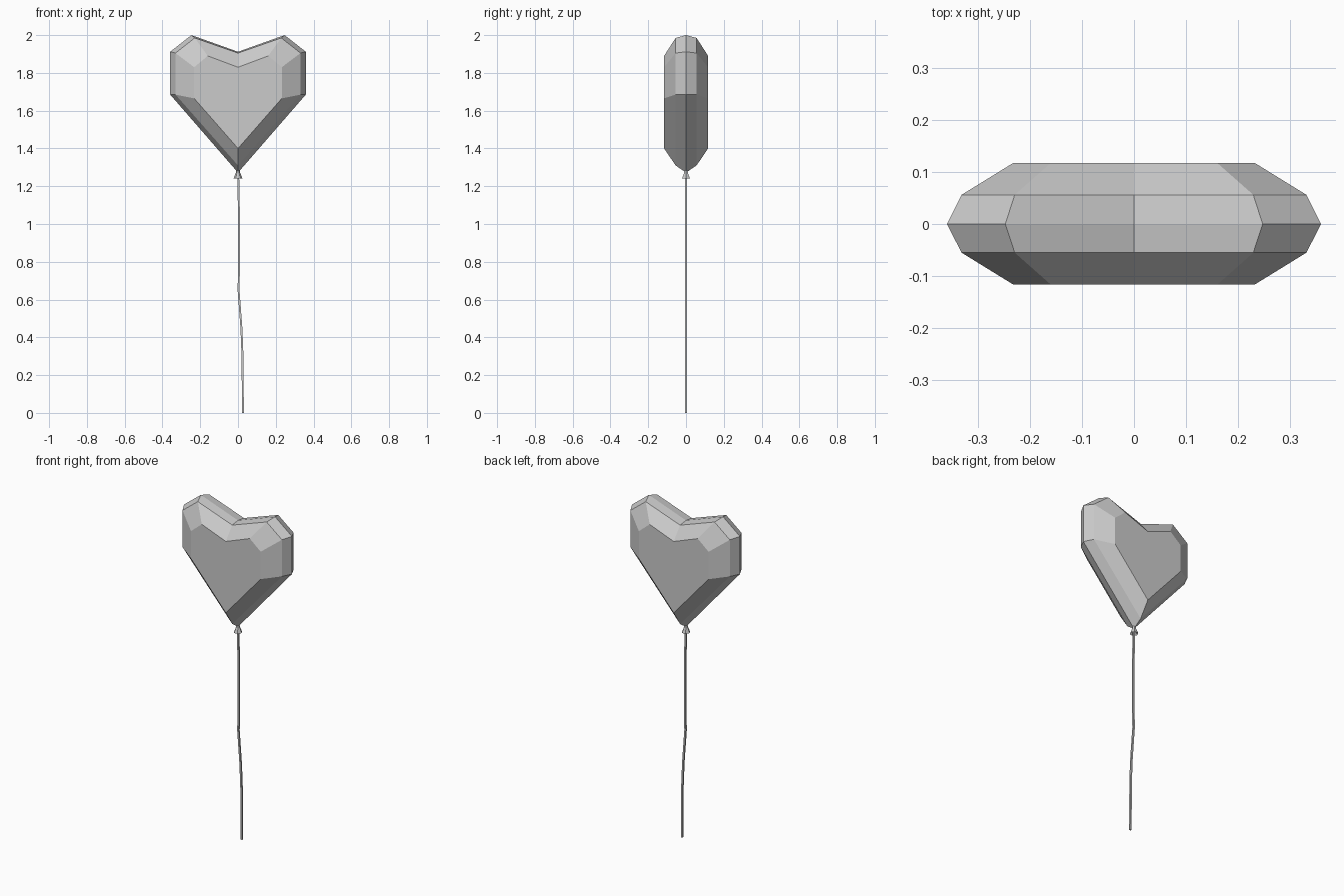
import bpy, bmesh
from math import cos, sin, pi

cube = bpy.data.objects.get("Cube")
if cube:
    bpy.data.objects.remove(cube, do_unlink=True)

grey = bpy.data.materials.new("light grey")
grey.use_nodes = True
colour = (0.6, 0.6, 0.6, 1)
grey.diffuse_color = colour
grey.node_tree.nodes["Principled BSDF"].inputs["Base Color"].default_value = colour


def loft(name, rings, cap=True):
    """Bridge successive closed rings of points and optionally cap both ends."""
    bm = bmesh.new()
    loops = [[bm.verts.new(p) for p in ring] for ring in rings]
    for a, b in zip(loops, loops[1:]):
        n = len(a)
        for i in range(n):
            j = (i + 1) % n
            bm.faces.new((a[i], a[j], b[j], b[i]))
    if cap:
        bm.faces.new(loops[0])
        bm.faces.new(loops[-1])
    bmesh.ops.recalc_face_normals(bm, faces=bm.faces)
    mesh = bpy.data.meshes.new(name)
    bm.to_mesh(mesh)
    bm.free()
    mesh.materials.append(grey)
    obj = bpy.data.objects.new(name, mesh)
    bpy.context.collection.objects.link(obj)
    return obj


def heart_ring(half, y):
    """Mirror a half outline, running from notch to tip, into a closed ring."""
    mirrored = [(-x, z) for x, z in reversed(half[1:-1])]
    return [(x, y, z) for x, z in half + mirrored]


# Faceted heart: flat face, bevel and rim outlines, notch to tip
face = [(0, 1.83), (0.16, 1.89), (0.232, 1.83), (0.232, 1.665), (0, 1.4)]
bevel = [(0, 1.905), (0.229, 1.985), (0.331, 1.905), (0.331, 1.685), (0, 1.31)]
rim = [(0, 1.912), (0.247, 2), (0.359, 1.912), (0.359, 1.685), (0, 1.272)]
loft("heart_balloon", [
    heart_ring(face, -0.116), heart_ring(bevel, -0.055), heart_ring(rim, 0),
    heart_ring(bevel, 0.056), heart_ring(face, 0.117)])

# Flared knot with a hollow underside
knot = [(0.009, 1.285), (0.012, 1.27), (0.024, 1.24), (0.008, 1.262)]
loft("knot", [[(r * cos(k * pi / 3), r * sin(k * pi / 3), z) for k in range(6)]
              for r, z in knot])

# Thin square string with a gentle bend
path = [(0.001, 1.27), (0.006, 1), (0.006, 0.82), (0.003, 0.65),
        (0.018, 0.45), (0.024, 0.3), (0.026, 0)]
h = 0.005
corners = [(-h, -h), (h, -h), (h, h), (-h, h)]
loft("string", [[(x + dx, dy, z) for dx, dy in corners] for x, z in path])
